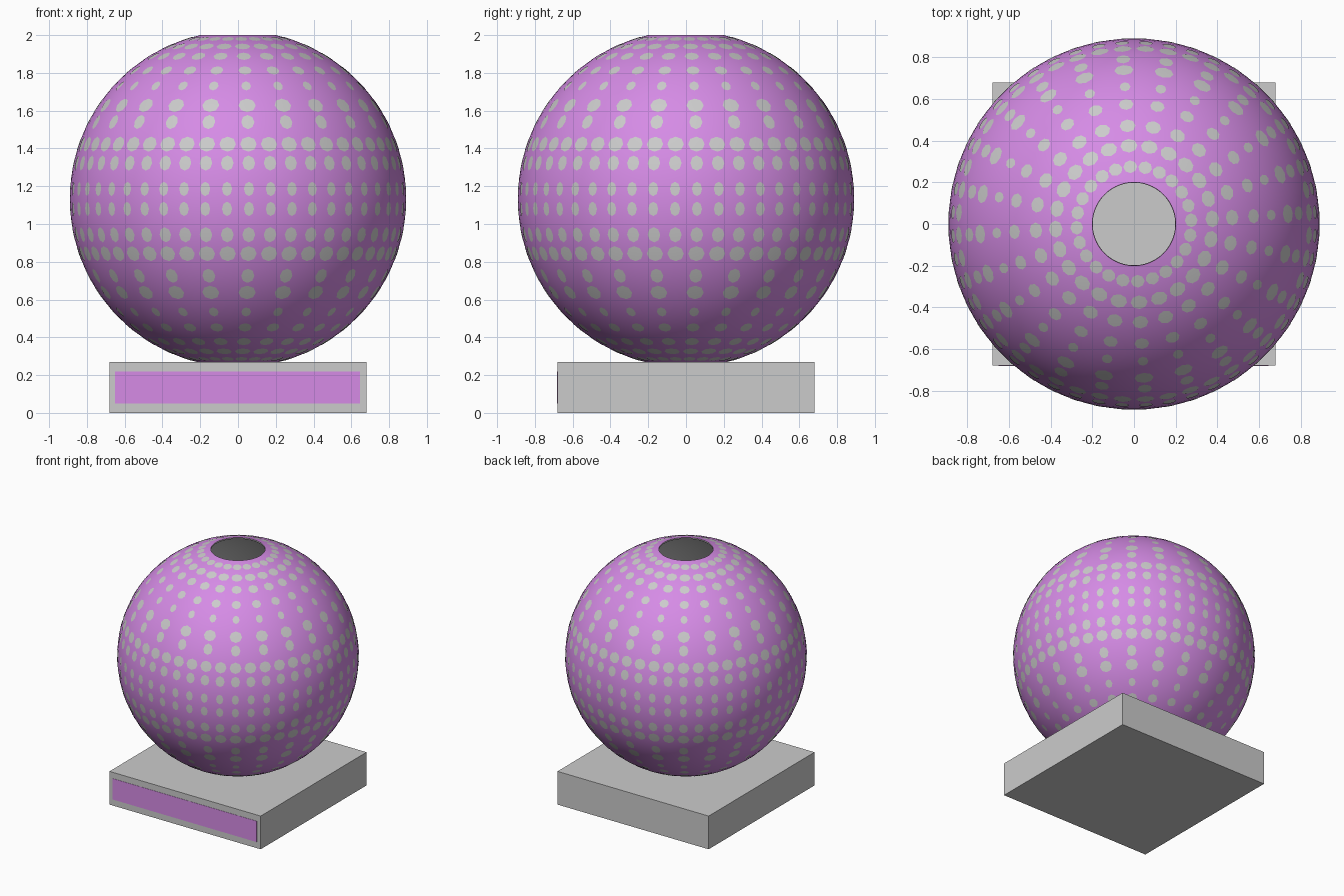
import bpy, bmesh, math
from mathutils import Vector

if "Cube" in bpy.data.objects:
    bpy.data.objects.remove(bpy.data.objects["Cube"])

R, CZ, CUT = 0.89, 1.1328, 77.0   # globe radius, centre height, latitude of the openings

purple = bpy.data.materials.new("purple")
purple.diffuse_color = (0.67, 0.26, 0.79, 1)
purple.use_nodes = True
purple.node_tree.nodes["Principled BSDF"].inputs["Base Color"].default_value = purple.diffuse_color


def finish(name, bm, mat=None, smooth=False):
    me = bpy.data.meshes.new(name)
    bm.to_mesh(me)
    bm.free()
    ob = bpy.data.objects.new(name, me)
    bpy.context.collection.objects.link(ob)
    if mat:
        me.materials.append(mat)
    if smooth:
        for p in me.polygons:
            p.use_smooth = True
    return ob


def box(name, lo, hi, mat=None):
    bm = bmesh.new()
    bmesh.ops.create_cube(bm, size=1)
    for v in bm.verts:
        v.co = [(a + b) / 2 + c * (b - a) for a, b, c in zip(lo, hi, v.co)]
    return finish(name, bm, mat)


def lathe(name, profile, mat=None, inward=False, n=96):
    bm = bmesh.new()
    rings = [[bm.verts.new((r * math.cos(2 * math.pi * i / n),
                            r * math.sin(2 * math.pi * i / n), z))
              for i in range(n)] for r, z in profile]
    for a, b in zip(rings, rings[1:]):
        for i in range(n):
            j = (i + 1) % n
            f = [a[i], a[j], b[j], b[i]]
            bm.faces.new(f[::-1] if inward else f)
    return finish(name, bm, mat, True)


def arc(radius):
    steps = 44
    lats = [math.radians(-CUT + 2 * CUT * i / steps) for i in range(steps + 1)]
    return [(radius * math.cos(a), CZ + radius * math.sin(a)) for a in lats]


# Plinth with coloured front panel
box("base", (-0.68, -0.68, 0), (0.68, 0.68, 0.27))
box("front_panel", (-0.65, -0.682, 0.05), (0.645, -0.67, 0.22), purple)

# Hollow globe, open at top and bottom, with a grey lining that meets the rim
outer = arc(R)
lathe("globe", outer, purple)
lathe("globe_lining", [outer[0]] + arc(R - 0.01) + [outer[-1]], inward=True)

# Grey spots: latitude, count per ring, half width, half height
rows = [(72, 24, .033, .032), (65, 24, .041, .036), (58, 24, .038, .036),
        (49.8, 24, .035, .034), (42.2, 24, .026, .032), (33.8, 24, .046, .043),
        (27.2, 24, .035, .042), (19, 48, .044, .042), (12.3, 48, .034, .041),
        (3.4, 48, .027, .038)]
bm = bmesh.new()
for lat, count, hw, hh in rows:
    for sign in (1, -1):
        la = math.radians(lat * sign)
        for k in range(count):
            az = math.radians(3.75 + 360 * k / count)
            out = Vector((math.cos(la) * math.cos(az), math.cos(la) * math.sin(az), math.sin(la)))
            east = Vector((-math.sin(az), math.cos(az), 0))
            north = out.cross(east)
            mid = bm.verts.new(out * (R + .0012) + Vector((0, 0, CZ)))
            rim = []
            for s in range(8):
                t = math.tau * s / 8
                d = (out * R + east * hw * math.cos(t) + north * hh * math.sin(t)).normalized()
                rim.append(bm.verts.new(d * (R + .0012) + Vector((0, 0, CZ))))
            for s in range(8):
                bm.faces.new((mid, rim[s], rim[(s + 1) % 8]))
finish("spots", bm, None, True)
